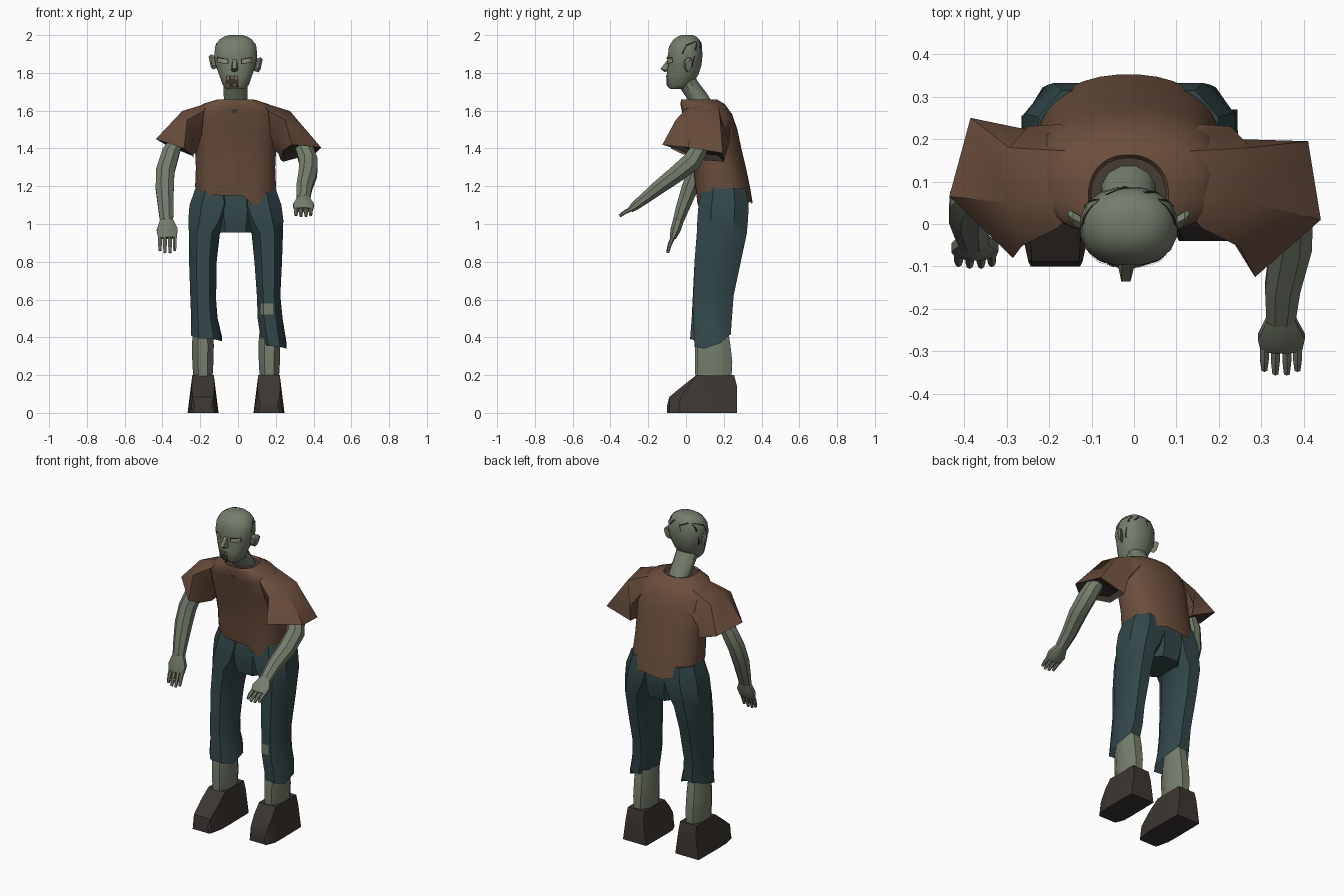
import bpy, bmesh, math, random
from mathutils import Vector
from mathutils.bvhtree import BVHTree

if "Cube" in bpy.data.objects:
    bpy.data.objects.remove(bpy.data.objects["Cube"])

random.seed(4)


def material(name, rgb):
    m = bpy.data.materials.new(name)
    m.diffuse_color = (*rgb, 1)
    m.use_nodes = True
    m.node_tree.nodes["Principled BSDF"].inputs["Base Color"].default_value = m.diffuse_color
    return m


SKIN = material("grey_green_skin", (0.175, 0.208, 0.152))
CLOTH = material("brown_cloth", (0.145, 0.076, 0.046))
TROUSER = material("dark_teal_cloth", (0.032, 0.063, 0.067))
LEATHER = material("dark_leather", (0.045, 0.037, 0.031))
DARK = material("near_black", (0.015, 0.014, 0.013))
LINING = material("shadowed_lining", (0.06, 0.045, 0.037))
PALE = material("pale_eye", (0.3, 0.33, 0.23))
MOUTH = material("mouth_brown", (0.05, 0.033, 0.025))


def make(name, verts, faces, mat, angle=35):
    bm = bmesh.new()
    vs = [bm.verts.new(v) for v in verts]
    for f in faces:
        bm.faces.new([vs[i] for i in f])
    bmesh.ops.recalc_face_normals(bm, faces=bm.faces)
    me = bpy.data.meshes.new(name)
    bm.to_mesh(me)
    bm.free()
    me.materials.append(mat)
    ob = bpy.data.objects.new(name, me)
    bpy.context.collection.objects.link(ob)
    bpy.ops.object.select_all(action='DESELECT')
    ob.select_set(True)
    bpy.context.view_layer.objects.active = ob
    bpy.ops.object.shade_smooth_by_angle(angle=math.radians(angle))
    return ob


def loft(name, rings, mat, start=True, end=True, angle=35):
    """Skin a list of equal rings, with optional end caps."""
    n = len(rings[0])
    verts = [p for r in rings for p in r]
    faces = [(k * n + i, k * n + (i + 1) % n, (k + 1) * n + (i + 1) % n, (k + 1) * n + i)
             for k in range(len(rings) - 1) for i in range(n)]
    if start:
        faces.append(tuple(range(n)))
    if end:
        faces.append(tuple(range(len(verts) - n, len(verts))))
    return make(name, verts, faces, mat, angle)


def oval(z, cx, rx, yf, yb, n=8, pf=0.9, pb=0.9):
    """Level ring reaching rx sideways and from yf to yb; lower powers are boxier."""
    c0, pts = math.cos(math.pi / n), []
    for i in range(n):
        a = 2 * math.pi * (i + 0.5) / n
        c, s = math.cos(a) / c0, math.sin(a) / c0
        p = pb if s > 0 else pf
        pts.append(Vector((cx + rx * math.copysign(abs(c) ** p, c),
                           (yf + yb) / 2 + (yb - yf) / 2 * math.copysign(abs(s) ** p, s), z)))
    return pts


def tube(name, path, mat, n=8):
    """Limb along (x, y, z, half width, half depth) stations."""
    cs = [Vector(s[:3]) for s in path]
    rings = []
    for k, s in enumerate(path):
        d = (cs[min(k + 1, len(cs) - 1)] - cs[max(k - 1, 0)]).normalized()
        u = (Vector((1, 0, 0)) - d * d.x).normalized()
        w = d.cross(u)
        rings.append([cs[k] + u * s[3] * math.cos(a) + w * s[4] * math.sin(a)
                      for a in (2 * math.pi * (i + 0.5) / n for i in range(n))])
    return loft(name, rings, mat)


def decal(name, target, corners, direction, mat, lift=0.004, n=4):
    """Thin patch projected along a direction onto the target's surface."""
    me = target.data
    tree = BVHTree.FromPolygons([v.co for v in me.vertices], [p.vertices for p in me.polygons])
    a, b, c, e = (Vector(p) for p in corners)
    d, verts = Vector(direction).normalized(), []
    for j in range(n + 1):
        for i in range(n + 1):
            q = a.lerp(b, i / n).lerp(e.lerp(c, i / n), j / n)
            hit = tree.ray_cast(q - d, d)[0]
            verts.append((hit if hit else q) - d * lift)
    faces = [(j * (n + 1) + i, j * (n + 1) + i + 1, (j + 1) * (n + 1) + i + 1, (j + 1) * (n + 1) + i)
             for j in range(n) for i in range(n)]
    ob = make(name, verts, faces, mat)
    if ob.data.polygons[0].normal.dot(d) > 0:
        ob.data.flip_normals()
    return ob


# Shirt body with torn hem and collar
rows = [(1.12, .21, .056, .352), (1.2, .214, .048, .338), (1.3, .21, .038, .317),
        (1.4, .215, .023, .293), (1.5, .222, .0, .272), (1.58, .218, -.018, .245),
        (1.635, .175, -.03, .205), (1.66, .094, -.025, .163), (1.648, .088, -.02, .155)]
rings = [oval(z, -.013, rx, f, b, 32, .72, .92) for z, rx, f, b in rows]
hem = [(0, 1.17), (45, 1.12), (95, 1.105), (140, 1.13), (180, 1.165), (235, 1.15), (275, 1.14), (302, 1.08), (320, 1.15), (360, 1.17)]
for i, v in enumerate(rings[0]):
    a = (i + .5) * 11.25
    a0, a1 = next((p, q) for p, q in zip(hem, hem[1:]) if p[0] <= a <= q[0])
    v.z = a0[1] + (a1[1] - a0[1]) * (a - a0[0]) / (a1[0] - a0[0]) + random.uniform(-.008, .012)
shirt = loft("shirt_body", rings, CLOTH, start=False, angle=50)
shirt.data.materials.append(LINING)
for f in shirt.data.polygons:
    if len(f.vertices) > 4:
        f.material_index = 1
decal("chest_tear", shirt, [(-.04, 0, 1.608), (.0, 0, 1.608), (-.01, 0, 1.585), (-.025, 0, 1.585)],
      (0, 1, 0), LINING)

# Flared sleeves: shoulder, middle and cuff rings
shoulder = [(.17, .02, 1.5), (.16, -.01, 1.6), (.1, .06, 1.652), (.1, .17, 1.64), (.15, .235, 1.53), (.17, .1, 1.42)]
middle = [(.22, -.02, 1.46), (.25, -.055, 1.55), (.275, .05, 1.598), (.275, .18, 1.565), (.228, .23, 1.43), (.215, .08, 1.37)]
cuffs = {1: [(.24, -.03, 1.39), (.285, -.125, 1.42), (.44, .01, 1.405), (.41, .195, 1.375), (.24, .2, 1.33), (.225, .06, 1.34)],
         -1: [(.25, -.02, 1.37), (.285, -.08, 1.4), (.435, .065, 1.45), (.385, .25, 1.42), (.24, .22, 1.36), (.235, .08, 1.35)]}
for side, label in ((1, "left"), (-1, "right")):
    inner = [Vector(p).lerp(Vector((.28, .08, 1.47)), .25) for p in cuffs[side]]
    ob = loft(label + "_sleeve", [[(side * p[0] - (.02 if side < 0 and k < 2 else 0), p[1], p[2]) for p in r]
              for k, r in enumerate((shoulder, middle, cuffs[side], inner))], CLOTH, start=False, angle=40)
    ob.data.materials.append(LINING)
    for f in list(ob.data.polygons)[12:]:
        f.material_index = 1

# Trousers: full-height legs meeting at the waist, crotch gusset, bare shins
leg_rows = {"left": [(1.19, .1, .098, .085, .315), (1.1, .108, .122, .066, .332), (1.02, .13, .11, .06, .328),
                     (.95, .155, .083, .057, .322), (.8, .16, .073, .045, .29), (.62, .162, .062, .04, .252),
                     (.5, .17, .066, .038, .243), (.37, .19, .067, .045, .237)],
            "right": [(1.19, -.125, .1, .085, .315), (1.1, -.133, .124, .066, .332), (1.02, -.152, .111, .06, .328),
                      (.95, -.178, .082, .057, .322), (.8, -.186, .073, .045, .285), (.6, -.184, .068, .035, .24),
                      (.5, -.178, .07, .03, .235), (.41, -.168, .082, .022, .232)]}
legs = {}
for label, data in leg_rows.items():
    rings = [oval(*r, 8, .85, .9) for r in data]
    for i, v in enumerate(rings[-1]):
        v.z += (.0, .05, .045, .03, .0, -.015, -.02, -.03)[i]
    legs[label] = loft(label + "_trouser_leg", rings, TROUSER, end=False)
    s, dy = (1, 0) if label == "left" else (-1, -.01)
    x = .166 if s > 0 else -.186
    loft(label + "_shin", [oval(z, x, rx, f + dy, b + dy) for z, rx, f, b in
         ((.52, .045, .08, .21), (.36, .058, .058, .235), (.27, .056, .057, .245), (.17, .05, .06, .24))], SKIN)
loft("trouser_gusset", [oval(z, -.013, rx, f, b, 8, .7, .7) for z, rx, f, b in
     ((1.19, .12, .09, .31), (1.1, .12, .072, .328), (1.02, .11, .07, .32), (.955, .098, .08, .305))], TROUSER)
decal("knee_tear", legs["left"], [(.12, 0, .52), (.185, 0, .52), (.185, 0, .58), (.12, 0, .58)], (0, 1, 0), SKIN)


# Blocky shoes built front to back
def shoe(name, cx, toe, heel):
    mid = toe + (.055 - toe) * .55
    rows = [(toe, .058, .045, .04), (toe + .012, .064, .056, .085), (mid, .08, .06, .145),
            (.055, .082, .057, .2), (heel - .015, .08, .057, .2), (heel, .08, .06, .14)]
    rings = [[(cx - wb, y, 0), (cx + wb, y, 0), (cx + wt, y, zt), (cx - wt, y, zt)] for y, wb, wt, zt in rows]
    loft(name, rings, LEATHER, angle=20)


shoe("left_shoe", .164, -.04, .27)
shoe("right_shoe", -.185, -.1, .255)

# Arms, hands and fingers
arms = {"left": [(.32, .09, 1.44, .035, .035), (.355, .065, 1.385, .05, .048), (.373, .03, 1.33, .053, .055),
                 (.37, -.05, 1.265, .053, .049), (.35, -.15, 1.19, .045, .04), (.346, -.225, 1.13, .037, .031)],
        "right": [(-.325, .1, 1.44, .035, .035), (-.355, .085, 1.38, .05, .048), (-.385, .055, 1.28, .053, .05),
                  (-.388, .02, 1.19, .052, .047), (-.382, -.02, 1.08, .043, .038), (-.378, -.04, 1.02, .038, .031)]}
hands = {"left": [(.347, -.265, 1.1, .06, .027), (.347, -.295, 1.075, .053, .017)],
         "right": [(-.375, -.055, .97, .06, .029), (-.373, -.07, .925, .053, .018)]}
tips = {"left": (0, -.057, -.033), "right": (0, -.028, -.078)}
for label, path in arms.items():
    tube(label + "_arm", path, SKIN)
    wrist, palm = path[-1], hands[label]
    tube(label + "_hand", [wrist] + palm, SKIN)
    base, tip = Vector(palm[-1][:3]), Vector(tips[label])
    for k, off in enumerate((-.04, -.014, .013, .038)):
        a = base + Vector((off, 0, 0)) - tip * .15
        b = a + tip * (1.0 if k in (0, 3) else 1.15)
        mid = a.lerp(b, .5) + Vector((0, -.003, .003))
        tube(f"{label}_finger_{k + 1}", [(*a, .012, .012), (*mid, .012, .011), (*b, .008, .008)], SKIN, 6)

# Neck and head
tube("neck", [(-.013, .1, 1.6, .07, .058), (-.013, .07, 1.66, .064, .053),
              (-.013, .02, 1.73, .066, .05), (-.013, -.01, 1.79, .066, .05)], SKIN, 12)
head = loft("head", [oval(z, -.012, rx, f, b, 16, .86, .9) for z, rx, f, b in
            ((1.715, .05, -.085, -.005), (1.735, .069, -.1, .03), (1.79, .088, -.102, .065),
             (1.84, .106, -.095, .082), (1.89, .114, -.097, .087), (1.94, .109, -.09, .085),
             (1.975, .088, -.068, .073), (1.993, .06, -.042, .054), (2.0, .035, -.02, .035))], SKIN, angle=50)

# Nose wedge
make("nose", [(-.028, -.085, 1.885), (-.006, -.085, 1.885), (-.04, -.085, 1.81), (.004, -.085, 1.81),
              (-.03, -.135, 1.822), (-.008, -.135, 1.822), (-.018, -.115, 1.805)],
     [(0, 1, 5, 4), (0, 4, 2), (1, 3, 5), (2, 4, 6), (5, 3, 6), (4, 5, 6), (2, 6, 3), (0, 2, 3, 1)], SKIN)

# Ears: thin slabs leaning out and back
for label, s, x, z in (("left", 1, .092, 1.845), ("right", -1, -.117, 1.86)):
    outline = [(-.014, -.018), (-.016, .02), (.0, .036), (.016, .028), (.014, -.005), (.0, -.04)]
    loft(label + "_ear", [[(x + s * (dx + q * .15), dy + y * k, z + q * k) for y, q in outline]
         for dx, dy, k in ((-.01, -.004, .8), (.022, .012, 1.05), (.033, .022, .7))], SKIN, angle=25)

# Eyes with rims and brows
for label, s in (("left", 1), ("right", -1)):
    x = -.018 + s * .063
    def face(x0, z0, x1, z1, h):
        return [(x + s * x0, 0, z0), (x + s * x1, 0, z1), (x + s * x1, 0, z1 + h), (x + s * x0, 0, z0 + h)]
    decal(label + "_eye_rim", head, face(-.03, 1.846, .03, 1.855, .031), (0, 1, 0), DARK, .002)
    decal(label + "_eye", head, face(-.025, 1.85, .026, 1.858, .02), (0, 1, 0), PALE, .004)
    decal(label + "_brow", head, face(-.034, 1.873, .036, 1.885, .009), (0, 1, 0), SKIN, .006)

# Open mouth with uneven teeth
decal("mouth", head, [(-.07, 0, 1.722), (.005, 0, 1.722), (.0, 0, 1.785), (-.062, 0, 1.785)], (0, 1, 0), MOUTH, .003)
for k, (x, z, h) in enumerate(((-.053, 1.766, .015), (-.03, 1.77, .011), (-.01, 1.765, .015), (-.05, 1.728, .01), (-.018, 1.728, .012))):
    decal(f"tooth_{k + 1}", head, [(x - .006, 0, z), (x + .006, 0, z), (x + .006, 0, z + h), (x - .006, 0, z + h)],
          (0, 1, 0), SKIN, .005, 2)

# Sparse hair strands on both temples and the back of the scalp
strands = [((-.02, 1.9), (.0, 1.945)), ((.0, 1.945), (.055, 1.968)), ((.05, 1.92), (.058, 1.965)), ((.03, 1.83), (.045, 1.89))]
for s, label in ((1, "left"), (-1, "right")):
    for k, ((y0, z0), (y1, z1)) in enumerate(strands):
        t = Vector((0, z0 - z1, y1 - y0)).normalized() * .0055
        a, b = Vector((0, y0, z0)), Vector((0, y1, z1))
        decal(f"{label}_hair_strand_{k + 1}", head, [a - t, b - t * .4, b + t * .4, a + t], (-s, 0, 0), DARK, .003)
for k, (x0, z0, x1, z1) in enumerate(((-.07, 1.965, -.02, 1.945), (-.02, 1.945, -.03, 1.91), (.02, 1.965, .055, 1.93))):
    decal(f"back_hair_strand_{k + 1}", head, [(x0, 0, z0), (x1, 0, z1), (x1 + .008, 0, z1 + .006), (x0 + .008, 0, z0 + .006)],
          (0, -1, 0), DARK, .003)
